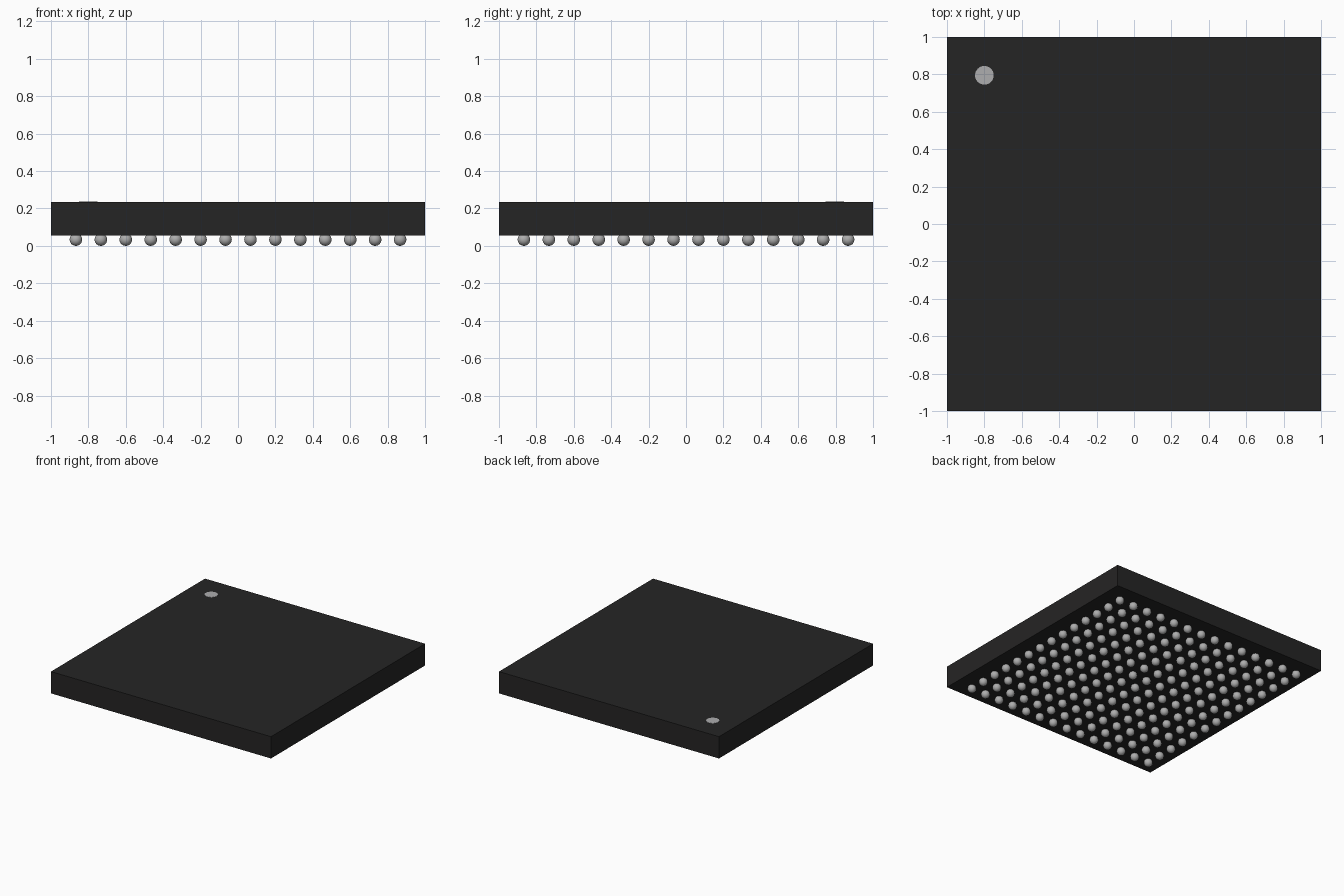
import bpy, bmesh
from mathutils import Matrix

if "Cube" in bpy.data.objects:
    bpy.data.objects.remove(bpy.data.objects["Cube"])

BOTTOM, TOP = 0.056, 0.235
PITCH, RADIUS, COUNT = 2 / 15, 0.0335, 14


def material(name, value):
    m = bpy.data.materials.new(name)
    m.diffuse_color = (*value, 1)
    m.use_nodes = True
    m.node_tree.nodes["Principled BSDF"].inputs["Base Color"].default_value = m.diffuse_color
    return m


def add_object(name, bm, mat, smooth=False):
    mesh = bpy.data.meshes.new(name)
    for f in bm.faces:
        f.smooth = smooth
    bm.to_mesh(mesh)
    bm.free()
    mesh.materials.append(mat)
    obj = bpy.data.objects.new(name, mesh)
    bpy.context.collection.objects.link(obj)
    return obj


black = material("black plastic", (0.0185, 0.018, 0.018))
solder = material("solder grey", (0.42, 0.42, 0.42))
mark = material("marker grey", (0.42, 0.42, 0.43))

# Square chip body
bm = bmesh.new()
bmesh.ops.create_cube(bm, size=1, matrix=Matrix.Translation((0, 0, (BOTTOM + TOP) / 2))
                      @ Matrix.Diagonal((2, 2, TOP - BOTTOM, 1)))
add_object("chip_body", bm, black)

# Thin corner marker disc
bm = bmesh.new()
bmesh.ops.create_cone(bm, cap_ends=True, segments=32, radius1=0.05, radius2=0.05, depth=0.003,
                      matrix=Matrix.Translation((-0.8, 0.795, TOP)))
add_object("corner_marker", bm, mark)

# Grid of solder balls under the body
bm = bmesh.new()
for i in range(COUNT):
    for j in range(COUNT):
        x, y = ((k - (COUNT - 1) / 2) * PITCH for k in (i, j))
        bmesh.ops.create_uvsphere(bm, u_segments=20, v_segments=12, radius=RADIUS,
                                  matrix=Matrix.Translation((x, y, RADIUS)))
add_object("solder_balls", bm, solder, smooth=True)
